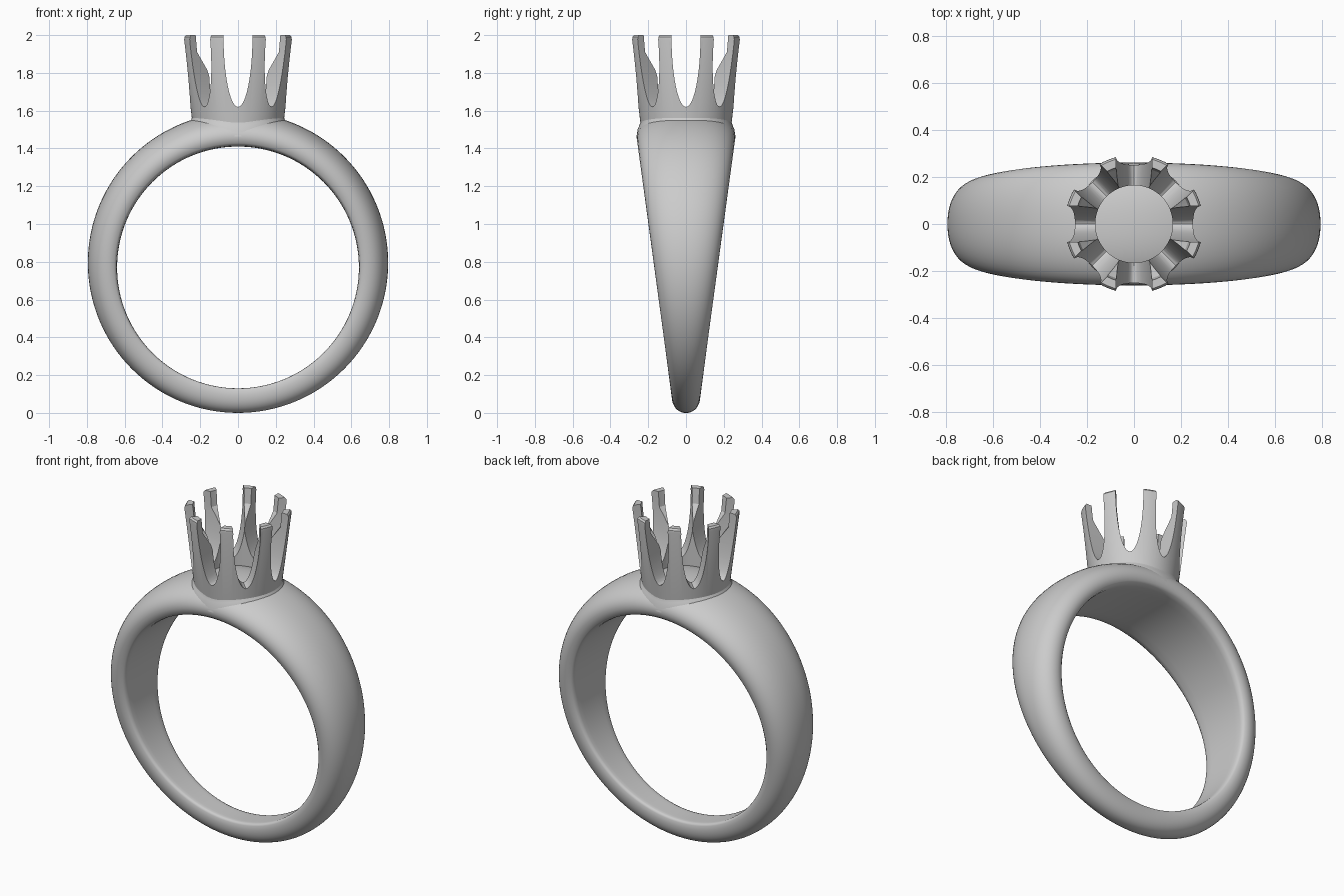
import bpy, bmesh
from math import sin, cos, pi, sqrt

if "Cube" in bpy.data.objects:
    bpy.data.objects.remove(bpy.data.objects["Cube"])


def make_object(name, verts, faces):
    mesh = bpy.data.meshes.new(name)
    mesh.from_pydata(verts, [], faces)
    bm = bmesh.new()
    bm.from_mesh(mesh)
    bmesh.ops.remove_doubles(bm, verts=bm.verts, dist=1e-5)
    bmesh.ops.recalc_face_normals(bm, faces=bm.faces)
    bm.to_mesh(mesh)
    bm.free()
    obj = bpy.data.objects.new(name, mesh)
    bpy.context.collection.objects.link(obj)
    return obj


def loop_faces(rings, n):
    """Quads joining closed rings of n points into a closed torus."""
    return [(i * n + j, i * n + (j + 1) % n,
             (i + 1) % rings * n + (j + 1) % n, (i + 1) % rings * n + j)
            for i in range(rings) for j in range(n)]


def smooth(obj, angle):
    bpy.ops.object.select_all(action='DESELECT')
    obj.select_set(True)
    bpy.context.view_layer.objects.active = obj
    bpy.ops.object.shade_smooth_by_angle(angle=angle)


# Band: D-shaped section swept round the finger, widening towards the top
half = [(0, 0), (0, 0.3), (0, 0.6), (0.005, 0.8), (0.03, 0.91), (0.1, 0.97)]
STEPS, MID, POWER = 12, 0.28, 2 / 2.2
for k in range(STEPS + 1):
    a = pi / 2 * k / STEPS
    half.append((MID + (1 - MID) * max(sin(a), 0) ** POWER,
                 max(cos(a), 0) ** POWER if k < STEPS else 0))
section = half + [(f, -g) for f, g in half[-2:0:-1]]

SEG = 128
verts = []
for i in range(SEG):
    t = 2 * pi * i / SEG
    xi, zi = 0.64 * sin(t), 0.77 + 0.64 * cos(t)
    xo, zo = 0.795 * sin(t), 0.795 + 0.795 * cos(t)
    width = 0.063 + 0.136 * (zi + (zo - zi) * MID)
    verts += [(xi + (xo - xi) * f, width * g, zi + (zo - zi) * f)
              for f, g in section]
band = make_object("band", verts, loop_faces(SEG, len(section)))
smooth(band, 0.8)

# Setting: turned conical collar with a stepped stone seat inside
profile = [(0.232, 1.46), (0.243, 1.55), (0.295, 1.975), (0.294, 1.99),
           (0.286, 2.0), (0.252, 2.0), (0.243, 1.91), (0.165, 1.80),
           (0.165, 1.46)]
SIDES = 96
verts = [(r * cos(2 * pi * i / SIDES), r * sin(2 * pi * i / SIDES), z)
         for i in range(SIDES) for r, z in profile]
setting = make_object("pronged_setting", verts, loop_faces(SIDES, len(profile)))

# Four arched cutters right through the collar leave eight prongs
cutters = []
ARC = 24
arch = [(0.077 * cos(pi + pi * k / ARC), 2.0 + 0.38 * sin(pi + pi * k / ARC))
        for k in range(ARC + 1)] + [(0.077, 2.1), (-0.077, 2.1)]
n = len(arch)
for c in range(4):
    a = c * pi / 4
    verts = [(u * cos(a) - d * sin(a), u * sin(a) + d * cos(a), z)
             for d in (-0.5, 0.5) for u, z in arch]
    faces = [(j, (j + 1) % n, n + (j + 1) % n, n + j) for j in range(n)]
    faces += [tuple(range(n)), tuple(range(n, 2 * n))]
    cutter = make_object("gap_cutter", verts, faces)
    cutter.hide_render = True
    cutters.append(cutter)
    mod = setting.modifiers.new("gap", 'BOOLEAN')
    mod.operation = 'DIFFERENCE'
    mod.solver = 'EXACT'
    mod.object = cutter

# Bake the cuts and drop the cutters
deps = bpy.context.evaluated_depsgraph_get()
baked = bpy.data.meshes.new_from_object(setting.evaluated_get(deps))
setting.modifiers.clear()
setting.data = baked
for cutter in cutters:
    bpy.data.objects.remove(cutter)
smooth(setting, 0.5)

# Soft solder fillet where the collar meets the band
verts = []
for i in range(SIDES):
    t = 2 * pi * i / SIDES
    for r, lift in ((0.225, -0.03), (0.2425, 0.014), (0.247, 0.004),
                    (0.256, -0.004), (0.262, -0.03)):
        x, y = r * cos(t), r * sin(t)
        g = min(abs(y) / 0.268, 1)
        f = MID + (1 - MID) * (1 - g ** 2.2) ** (1 / 2.2)
        ztop = 0.77 + sqrt(0.64 ** 2 - x * x)
        zout = 0.795 + sqrt(0.795 ** 2 - x * x)
        verts.append((x, y, ztop + (zout - ztop) * f + lift))
fillet = make_object("collar_fillet", verts, loop_faces(SIDES, 5))
smooth(fillet, 0.9)
